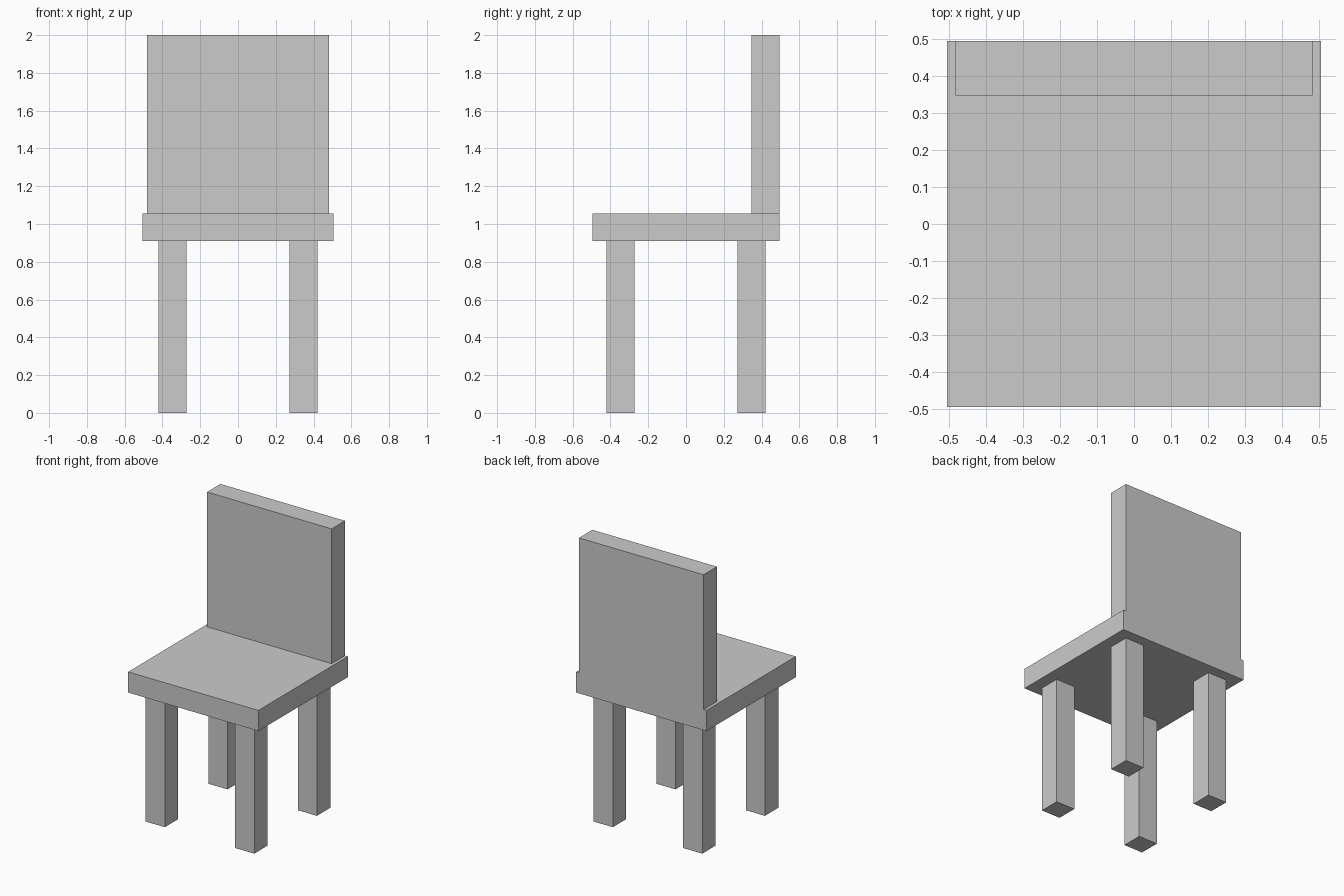
import bpy

cube = bpy.data.objects.get("Cube")
if cube:
    bpy.data.objects.remove(cube, do_unlink=True)

grey = bpy.data.materials.new("plain grey")
grey.use_nodes = True
colour = (0.6, 0.6, 0.6, 1)
grey.diffuse_color = colour
grey.node_tree.nodes["Principled BSDF"].inputs["Base Color"].default_value = colour


def box(name, x, y, z):
    """Box spanning the given (low, high) range on each axis."""
    spans = (x, y, z)
    bpy.ops.mesh.primitive_cube_add(size=1, location=[(a + b) / 2 for a, b in spans])
    ob = bpy.context.object
    ob.name = name
    ob.scale = [b - a for a, b in spans]
    bpy.ops.object.transform_apply(location=False, rotation=False, scale=True)
    ob.data.materials.append(grey)
    return ob


half_depth = 0.495
seat_bottom, seat_top = 0.91, 1.055

# Seat slab and upright back, flush at the rear
box("seat", (-0.505, 0.505), (-half_depth, half_depth), (seat_bottom, seat_top))
box("backrest", (-0.483, 0.483), (0.347, half_depth), (seat_top, 2))

# Four square legs
leg_centre, leg_half = 0.347, 0.074
for row, sy in (("front", -1), ("back", 1)):
    for side, sx in (("left", 1), ("right", -1)):
        cx, cy = sx * leg_centre, sy * leg_centre
        box(f"{row}_{side}_leg", (cx - leg_half, cx + leg_half),
            (cy - leg_half, cy + leg_half), (0, seat_bottom))
